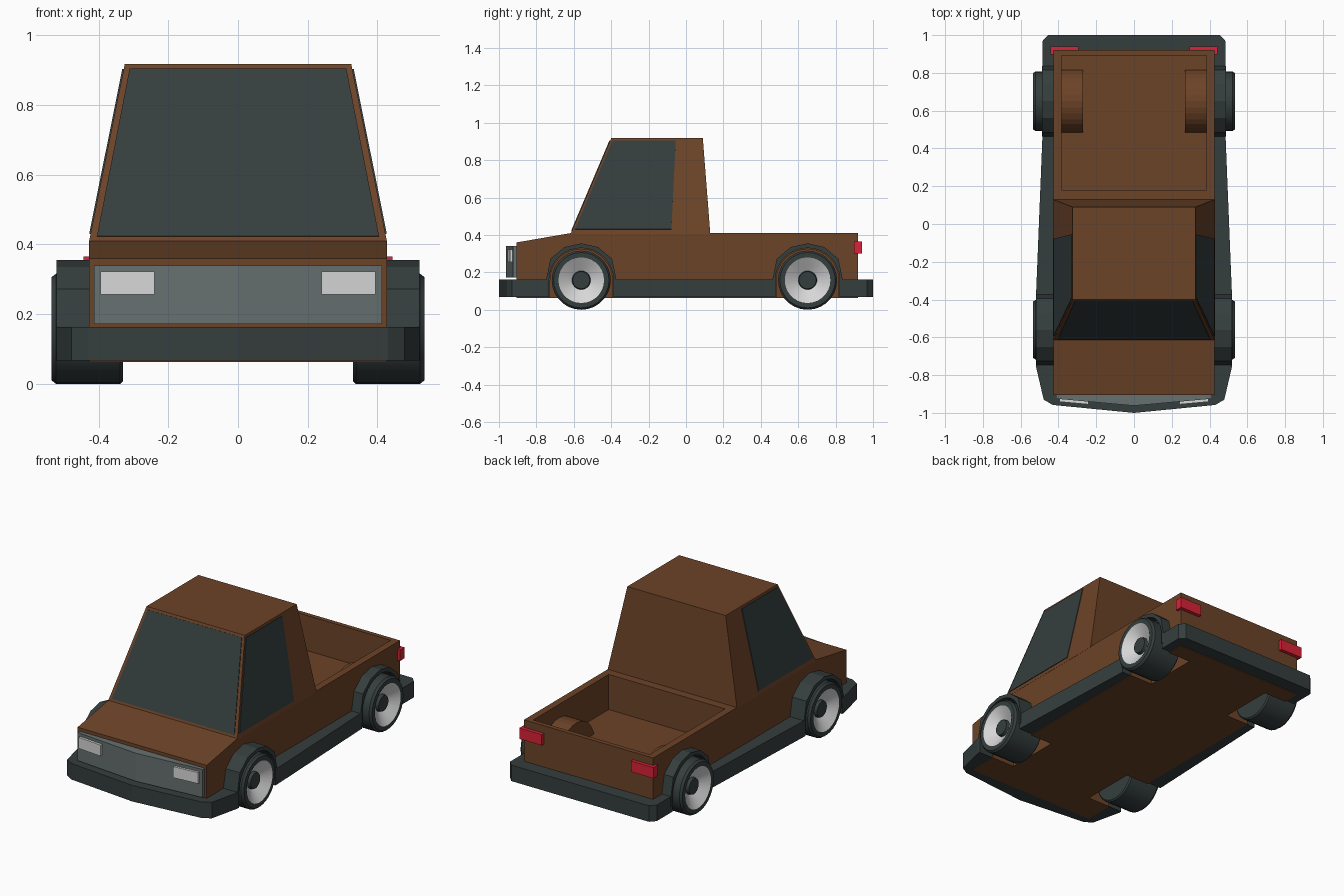
import bpy, bmesh, math
from mathutils import Vector

if "Cube" in bpy.data.objects:
    bpy.data.objects.remove(bpy.data.objects["Cube"])


def material(name, rgb):
    m = bpy.data.materials.new(name)
    m.diffuse_color = (*rgb, 1)
    m.use_nodes = True
    m.node_tree.nodes["Principled BSDF"].inputs["Base Color"].default_value = m.diffuse_color
    return m


BROWN = material("brown_paint", (0.150, 0.056, 0.021))
DARK = material("dark_grey", (0.036, 0.048, 0.048))
GREY = material("grille_grey", (0.135, 0.160, 0.160))
LIGHT = material("light_grey", (0.68, 0.68, 0.68))
RED = material("red", (0.70, 0.016, 0.040))


def finish(bm, name, *mats):
    bmesh.ops.recalc_face_normals(bm, faces=bm.faces)
    me = bpy.data.meshes.new(name)
    bm.to_mesh(me)
    bm.free()
    for m in mats:
        me.materials.append(m)
    ob = bpy.data.objects.new(name, me)
    bpy.context.collection.objects.link(ob)
    return ob


def add_prism(bm, pts, lo, hi, axis):
    def place(p, d):
        return (d, p[0], p[1]) if axis == 'X' else (p[0], p[1], d)
    a = [bm.verts.new(place(p, lo)) for p in pts]
    b = [bm.verts.new(place(p, hi)) for p in pts]
    bm.faces.new(a)
    bm.faces.new(b[::-1])
    n = len(pts)
    for i in range(n):
        bm.faces.new((a[i], b[i], b[(i + 1) % n], a[(i + 1) % n]))


def prism(name, pts, lo, hi, axis, mat):
    bm = bmesh.new()
    add_prism(bm, pts, lo, hi, axis)
    return finish(bm, name, mat)


def hull(name, pts, mat):
    bm = bmesh.new()
    for p in pts:
        bm.verts.new(p)
    bmesh.ops.convex_hull(bm, input=bm.verts)
    bmesh.ops.dissolve_limit(bm, angle_limit=0.01, verts=bm.verts, edges=bm.edges)
    return finish(bm, name, mat)


def box(name, x0, x1, y0, y1, z0, z1, mat):
    return prism(name, [(x0, y0), (x1, y0), (x1, y1), (x0, y1)], z0, z1, 'Z', mat)


def panel(name, corners, mat, t=0.004):
    c = [Vector(p) for p in corners]
    n = (c[1] - c[0]).cross(c[2] - c[0]).normalized() * t
    return hull(name, [p + n for p in c] + [p - n for p in c], mat)


def cut(ob, cutter):
    cutter.hide_render = True
    cutter.display_type = 'WIRE'
    m = ob.modifiers.new("cut", 'BOOLEAN')
    m.operation = 'DIFFERENCE'
    m.solver = 'EXACT'
    m.object = cutter


AXLES = {"front": -0.56, "rear": 0.65}
HUB_Z, TYRE_R = 0.158, 0.158
SIDES = {"left": -1, "right": 1}


def arch(cy, r, bottom, n=16):
    arc = [(cy + r * math.cos(math.pi * i / n), HUB_Z + r * math.sin(math.pi * i / n))
           for i in range(n + 1)]
    return [(cy + r, bottom)] + arc + [(cy - r, bottom)]


def well_cutter(name, r, inner, mat):
    bm = bmesh.new()
    for cy in AXLES.values():
        for s in SIDES.values():
            add_prism(bm, arch(cy, r, -0.1), s * inner, s * 0.7, 'X')
    return finish(bm, name, mat)


body_wells = well_cutter("wheel_well_cutter", 0.166, 0.278, BROWN)
trim_wells = well_cutter("trim_well_cutter", 0.172, 0.22, DARK)

# Lower body with hood, open bed and wheel wells
body = prism("body", [(-0.905, 0.063), (0.92, 0.063), (0.92, 0.41), (-0.615, 0.41),
                      (-0.905, 0.36)], -0.427, 0.427, 'X', BROWN)
cut(body, box("bed_cutter", -0.385, 0.385, 0.18, 0.893, 0.2, 0.6, BROWN))
cut(body, body_wells)

# Wheel humps inside the bed
for side, s in SIDES.items():
    hump = prism("bed_hump_" + side, arch(AXLES["rear"], 0.172, 0.12),
                 s * 0.27, s * 0.40, 'X', BROWN)
    cut(hump, body_wells)

# Cab
Z0, Z1 = 0.405, 0.917


def cab_x(z):
    return 0.427 - 0.102 * (z - 0.41) / 0.507


def cab_front(z):
    return -0.615 + 0.215 * (z - 0.41) / 0.507


hull("cab", [(s * cab_x(z), y, z) for s in (-1, 1) for z, yb in ((Z0, 0.13), (Z1, 0.09))
             for y in (cab_front(z), yb)], BROWN)

# Windows
lo, hi = 0.422, 0.903
panel("windshield", [(-cab_x(lo) + 0.02, cab_front(lo), lo), (cab_x(lo) - 0.02, cab_front(lo), lo),
                     (cab_x(hi) - 0.017, cab_front(hi), hi),
                     (-cab_x(hi) + 0.017, cab_front(hi), hi)], DARK)
for side, s in SIDES.items():
    panel("side_window_" + side, [(s * cab_x(z), y, z) for y, z in
          ((-0.594, 0.43), (-0.078, 0.43), (-0.055, 0.903), (-0.394, 0.903))], DARK)

# Bumper and sill trim running all the way round
half = [(0.43, -0.958), (0.478, -0.93), (0.52, -0.75), (0.518, -0.36), (0.485, 0.46),
        (0.485, 0.968), (0.455, 1.0)]
outline = [(0, -1.0)] + half + [(-x, y) for x, y in reversed(half)]
trim = prism("bumper_trim", outline, 0.067, 0.163, 'Z', DARK)
cut(trim, trim_wells)

# Fenders
fender_half = [(0.187, 0.10), (0.187, 0.165), (0.165, 0.272), (0.09, 0.335)]
for end, cy in AXLES.items():
    width = 0.52 if end == "front" else 0.487
    pts = ([(cy + y, z) for y, z in fender_half] + [(cy, 0.355)]
           + [(cy - y, z) for y, z in reversed(fender_half)])
    for side, s in SIDES.items():
        fender = prism(f"{end}_fender_{side}", pts, s * 0.415, s * width, 'X', DARK)
        cut(fender, trim_wells)

# Wheels: turned profile of (radius, x, material of the band that follows)
profile = [(0, 0.33, 0), (0.150, 0.33, 0), (TYRE_R, 0.338, 0), (TYRE_R, 0.522, 0),
           (0.148, 0.535, 0), (0.122, 0.535, 1), (0.05, 0.488, 0), (0.046, 0.507, 0), (0, 0.507, 0)]
SEG = 28
for end, cy in AXLES.items():
    for side, s in SIDES.items():
        bm = bmesh.new()
        rings = []
        for r, x, _ in profile:
            count = SEG if r else 1
            rings.append([bm.verts.new((s * x, cy + r * math.sin(math.tau * i / SEG),
                                        HUB_Z - r * math.cos(math.tau * i / SEG)))
                          for i in range(count)])
        for k in range(len(rings) - 1):
            a, b = rings[k], rings[k + 1]
            for i in range(SEG):
                j = (i + 1) % SEG
                quad = [a[i % len(a)], a[j % len(a)], b[j % len(b)], b[i % len(b)]]
                f = bm.faces.new(list(dict.fromkeys(quad)))
                f.material_index = profile[k][2]
        wheel = finish(bm, f"{end}_wheel_{side}", DARK, LIGHT)
        bpy.ops.object.select_all(action='DESELECT')
        wheel.select_set(True)
        bpy.context.view_layer.objects.active = wheel
        bpy.ops.object.shade_smooth_by_angle(angle=math.radians(30))

# Grille, bowed forward in the middle
prism("grille", [(-0.413, -0.89), (-0.413, -0.925), (0, -0.962), (0.413, -0.925), (0.413, -0.89)],
      0.172, 0.34, 'Z', GREY)

# Headlights and tail lights
for side, s in SIDES.items():
    prism("headlight_" + side, [(s * 0.24, -0.90), (s * 0.24, -0.955), (s * 0.395, -0.941),
                                (s * 0.395, -0.90)], 0.256, 0.322, 'Z', LIGHT)
    box("tail_light_" + side, s * 0.295, s * 0.443, 0.897, 0.941, 0.30, 0.365, RED)
